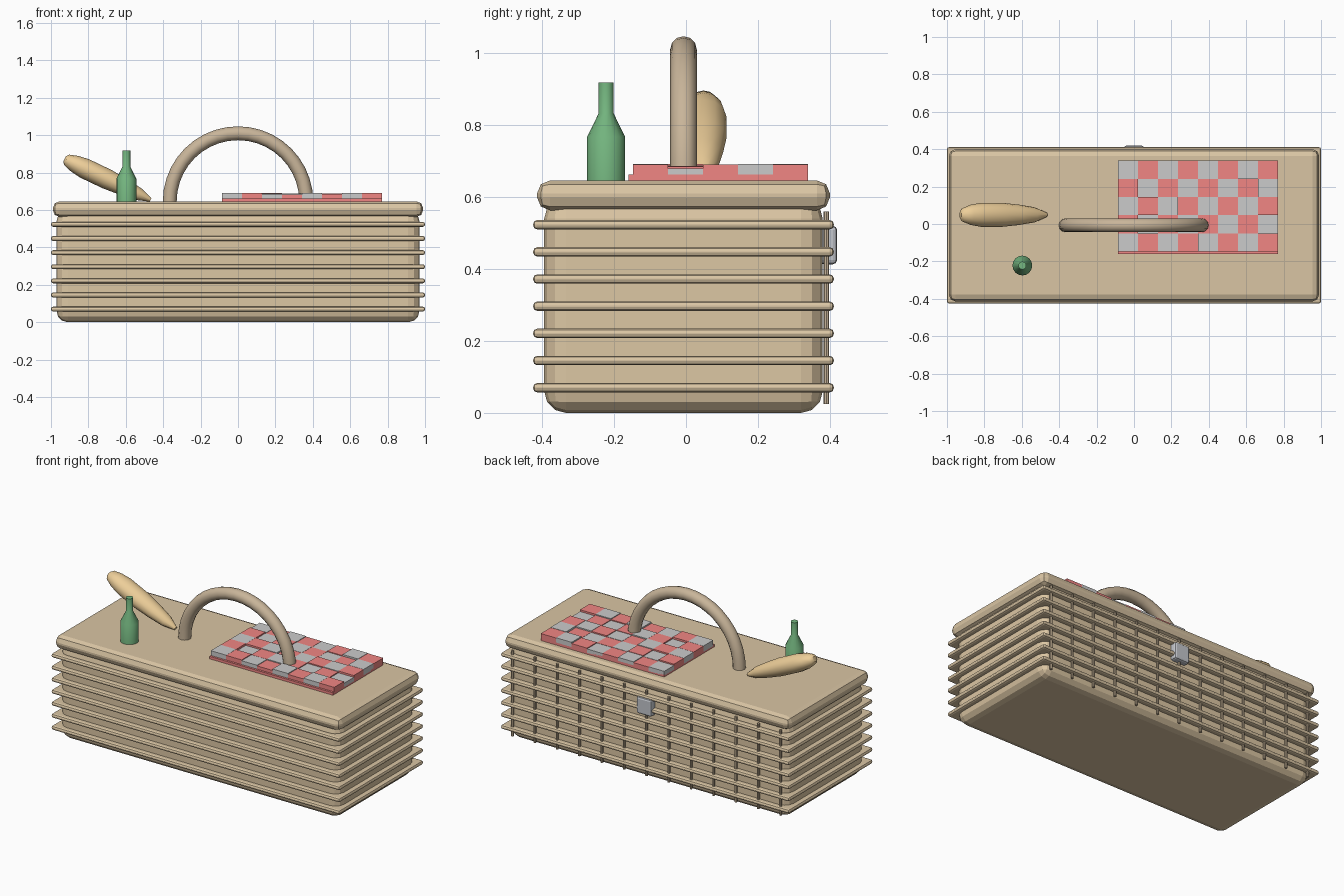
import bpy, bmesh, math, random
from mathutils import Matrix

if "Cube" in bpy.data.objects:
    bpy.data.objects.remove(bpy.data.objects["Cube"])

random.seed(4)
CY = -0.007  # basket centre in y (the latch sticks out at the back)


def material(name, rgb):
    m = bpy.data.materials.new(name)
    m.diffuse_color = (*rgb, 1)
    m.use_nodes = True
    m.node_tree.nodes["Principled BSDF"].inputs["Base Color"].default_value = m.diffuse_color
    return m


WICKER = material("wicker", (0.72, 0.57, 0.37))
LID = material("lid_wicker", (0.70, 0.56, 0.37))
DARK = material("dark_wicker", (0.58, 0.46, 0.32))
RED = material("red_cloth", (0.88, 0.24, 0.23))
GLASS = material("green_glass", (0.18, 0.48, 0.22))
CRUST = material("crust", (0.85, 0.62, 0.32))
METAL = material("metal", (0.55, 0.57, 0.61))


def finish(bm, name, mat=None, smooth=False):
    bmesh.ops.recalc_face_normals(bm, faces=bm.faces)
    me = bpy.data.meshes.new(name)
    bm.to_mesh(me)
    bm.free()
    ob = bpy.data.objects.new(name, me)
    bpy.context.collection.objects.link(ob)
    if mat:
        me.materials.append(mat)
    if smooth:
        bpy.ops.object.select_all(action='DESELECT')
        ob.select_set(True)
        bpy.context.view_layer.objects.active = ob
        bpy.ops.object.shade_smooth_by_angle(angle=math.radians(35))
    return ob


def box(name, x, y, z, mat=None, bevel=0, segs=2):
    """Box from (min, max) pairs, with rounded edges."""
    bm = bmesh.new()
    bmesh.ops.create_cube(bm, size=1)
    for v in bm.verts:
        v.co = [r[0] if c < 0 else r[1] for c, r in zip(v.co, (x, y, z))]
    if bevel:
        bmesh.ops.bevel(bm, geom=bm.edges[:], offset=bevel, segments=segs,
                        profile=0.5, affect='EDGES')
    return finish(bm, name, mat)


def lathe(name, profile, sides, mat, matrix, smooth=True):
    """Revolve (radius, z) points around z and cap both ends."""
    bm = bmesh.new()
    rings = [[bm.verts.new((r * math.cos(2 * math.pi * i / sides),
                            r * math.sin(2 * math.pi * i / sides), z))
              for i in range(sides)] for r, z in profile]
    for a, b in zip(rings, rings[1:]):
        for i in range(sides):
            j = (i + 1) % sides
            bm.faces.new((a[i], a[j], b[j], b[i]))
    bm.faces.new(rings[0])
    bm.faces.new(rings[-1])
    bm.transform(matrix)
    return finish(bm, name, mat, smooth)


def span(half, centre=0):
    return (centre - half, centre + half)


# basket body and lid
box("basket_body", span(0.97), span(0.387, CY), (0, 0.6), WICKER, 0.06, 3)
box("lid", span(0.99), span(0.407, CY), (0.563, 0.646), LID, 0.036, 2)

# woven bands around the body
for i in range(7):
    z = 0.07 + 0.0755 * i
    box(f"woven_band_{i + 1}", span(1.0), span(0.418, CY), span(0.013, z), LID, 0.0115, 2)

# upright rods on the back
for i in range(13):
    lathe(f"back_rod_{i + 1}", [(0.008, 0.025), (0.008, 0.56)], 8, DARK,
          Matrix.Translation((-0.93 + 0.155 * i, 0.39, 0)))

# latch on the back
box("latch", span(0.052), (0.37, 0.42), (0.413, 0.52), METAL, 0.012, 2)

# arched handle
bm = bmesh.new()
N, S, R, T = 20, 12, 0.365, 0.037
arch = []
for k in range(N + 1):
    a = math.pi * k / N
    arch.append([])
    for s in range(S):
        t = 2 * math.pi * s / S
        r = R + T * math.cos(t)
        arch[-1].append(bm.verts.new((r * math.cos(a), CY + T * math.sin(t),
                                      0.645 + r * math.sin(a))))
for p, q in zip(arch, arch[1:]):
    for s in range(S):
        bm.faces.new((p[s], p[(s + 1) % S], q[(s + 1) % S], q[s]))
bm.faces.new(arch[0])
bm.faces.new(arch[-1])
finish(bm, "handle", DARK, True)

# chequered cloth: red base with loose tiles at slightly different heights
X0, Y0, DX, DY = -0.086, 0.339, 0.107, 0.0972
box("cloth_base", (X0, X0 + 8 * DX), (-0.16, Y0), (0.643, 0.662), RED)
for j in range(5):
    for i in range(8):
        top = 0.684 + random.uniform(-0.006, 0.009)
        x, y = X0 + i * DX, Y0 - j * DY
        box(f"cloth_tile_{j + 1}_{i + 1}", (x, x + DX), (y - DY, y),
            (0.655, top), RED if (i + j) % 2 else None)

# bottle
lathe("bottle", [(0.053, 0.64), (0.053, 0.767), (0.021, 0.832), (0.021, 0.918)],
      16, GLASS, Matrix.Translation((-0.597, -0.222, 0)))

# bread loaf, leaning with its lower tip on the lid
loaf = [(0.018, -0.21), (0.036, -0.198), (0.054, -0.15), (0.064, -0.09), (0.064, 0.04),
        (0.054, 0.14), (0.04, 0.23), (0.012, 0.3)]
lathe("bread_loaf", loaf, 12, CRUST,
      Matrix.Translation((-0.738, 0.049, 0.783))
      @ Matrix.Rotation(math.radians(90 + 25.5), 4, 'Y')
      @ Matrix.Diagonal((0.85, 1, 1, 1)))
